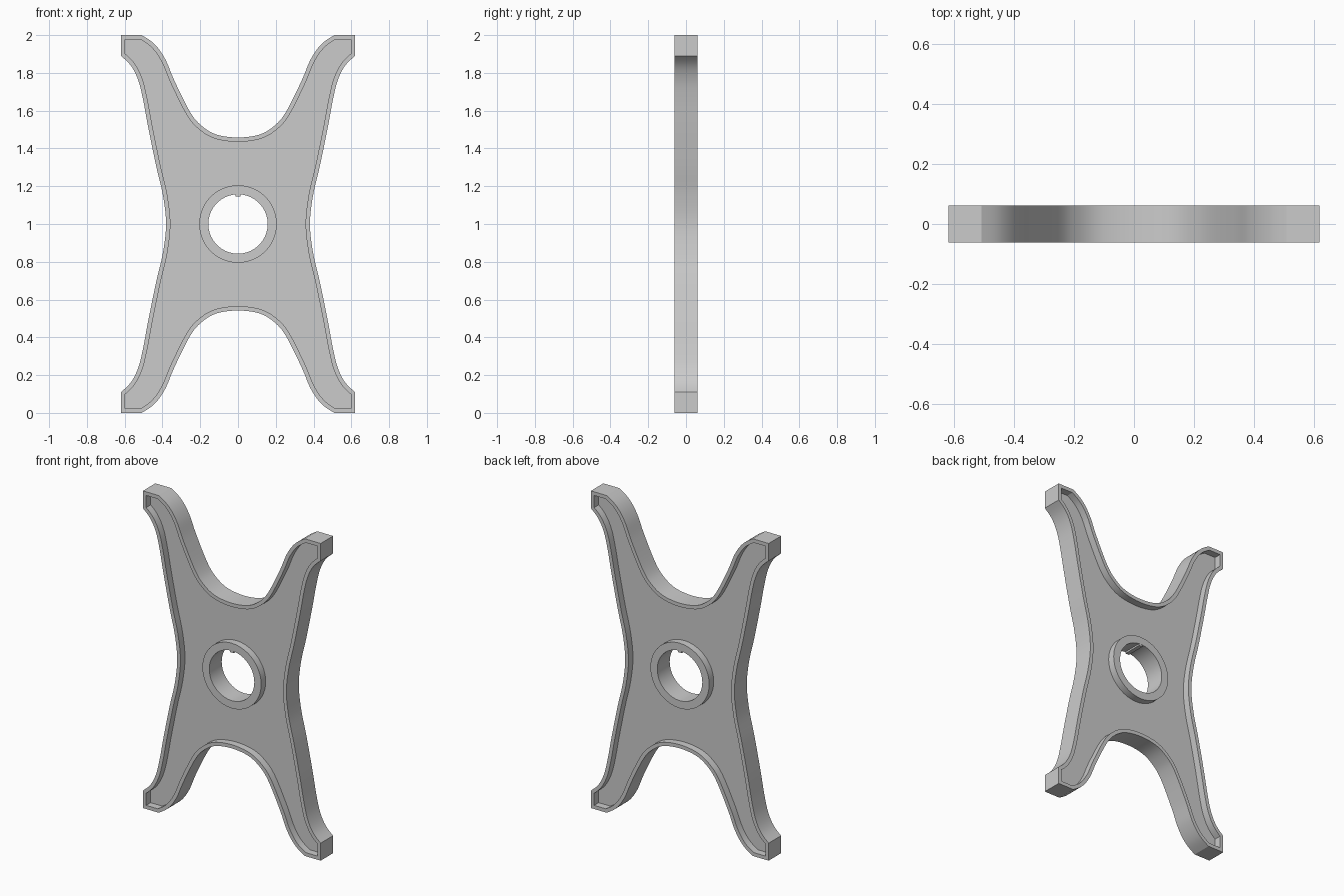
import bpy, bmesh, math
from mathutils import Vector

if "Cube" in bpy.data.objects:
    bpy.data.objects.remove(bpy.data.objects["Cube"])

HALF, WEB = 0.062, 0.017      # half thickness of rim/hub and of the thin web
RIM = 0.023                   # rim width
HUB_R, BORE_R = 0.205, 0.157
CZ = 1.0


def spline(pts, ghost_a, ghost_b, steps=8):
    """Smooth curve through pts (Catmull-Rom)."""
    p = [Vector(v) for v in [ghost_a, *pts, ghost_b]]
    out = []
    for i in range(1, len(p) - 2):
        a, b, c, d = p[i - 1:i + 3]
        for k in range(steps):
            t = k / steps
            out.append(0.5 * (2 * b + (c - a) * t + (2 * a - 5 * b + 4 * c - d) * t * t
                              + (3 * b - a - 3 * c + d) * t ** 3))
    return out + [p[-2]]


def offset(loop, d):
    """Mitred inward offset of a counter-clockwise loop."""
    out = []
    for i, p in enumerate(loop):
        e1 = (p - loop[i - 1]).normalized()
        e2 = (loop[(i + 1) % len(loop)] - p).normalized()
        n1, n2 = Vector((-e1.y, e1.x)), Vector((-e2.y, e2.x))
        out.append(p + (n1 + n2) * d / (1 + n1.dot(n2)))
    return out


def circle(r, n=72):
    return [Vector((r * math.cos(2 * math.pi * i / n), r * math.sin(2 * math.pi * i / n)))
            for i in range(n)]


# One quarter of the outline, relative to the hub centre: waist -> arm tip -> top saddle
side = spline([(0.381, 0), (0.397, 0.15), (0.434, 0.31), (0.475, 0.51), (0.503, 0.66),
               (0.528, 0.76), (0.565, 0.835), (0.62, 0.89)], (0.397, -0.15), (0.69, 0.94))
saddle = spline([(0.51, 1.0), (0.44, 0.95), (0.385, 0.872), (0.335, 0.755), (0.255, 0.595),
                 (0.195, 0.522), (0.115, 0.474), (0, 0.458)], (0.59, 1.04), (-0.115, 0.474))
quarter = side + [Vector((0.62, 1.0))] + saddle
half = quarter + [Vector((-p.x, p.y)) for p in reversed(quarter[1:-1])] + \
    [Vector((-quarter[0].x, 0))]
outline = half + [Vector((p.x, -p.y)) for p in reversed(half[1:-1])]
inner = offset(outline, RIM)
hub, bore = circle(HUB_R), circle(BORE_R)

bm = bmesh.new()


def ring(loop, y):
    return [bm.verts.new((p.x, y, p.y + CZ)) for p in loop]


def bridge(a, b):
    n = len(a)
    for i in range(n):
        j = (i + 1) % n
        bm.faces.new((a[i], a[j], b[j], b[i]))


# Raised rim, recessed web and hub on both sides
ends = []
for s in (-1, 1):
    o, r1, r2 = ring(outline, s * HALF), ring(inner, s * HALF), ring(inner, s * WEB)
    h2, h1, b = ring(hub, s * WEB), ring(hub, s * HALF), ring(bore, s * HALF)
    bridge(o, r1)
    bridge(r1, r2)
    bridge(h2, h1)
    bridge(h1, b)
    edges = [bm.edges.get((l[i - 1], l[i])) for l in (r2, h2) for i in range(len(l))]
    bmesh.ops.triangle_fill(bm, edges=edges, use_beauty=True)
    ends.append((o, b))
# Outer edge wall and bore wall
bridge(ends[0][0], ends[1][0])
bridge(ends[0][1], ends[1][1])
bmesh.ops.recalc_face_normals(bm, faces=bm.faces)

mesh = bpy.data.meshes.new("four_arm_plate")
bm.to_mesh(mesh)
bm.free()
plate = bpy.data.objects.new("four_arm_plate", mesh)
bpy.context.collection.objects.link(plate)
bpy.context.view_layer.objects.active = plate
plate.select_set(True)
bpy.ops.object.shade_smooth_by_angle(angle=math.radians(25))

# Small key at the top of the bore
bpy.ops.mesh.primitive_cube_add(size=1, location=(0, 0, CZ + 0.156))
key = bpy.context.object
key.name = "bore_key"
key.scale = (0.026, 2 * HALF - 0.001, 0.02)
